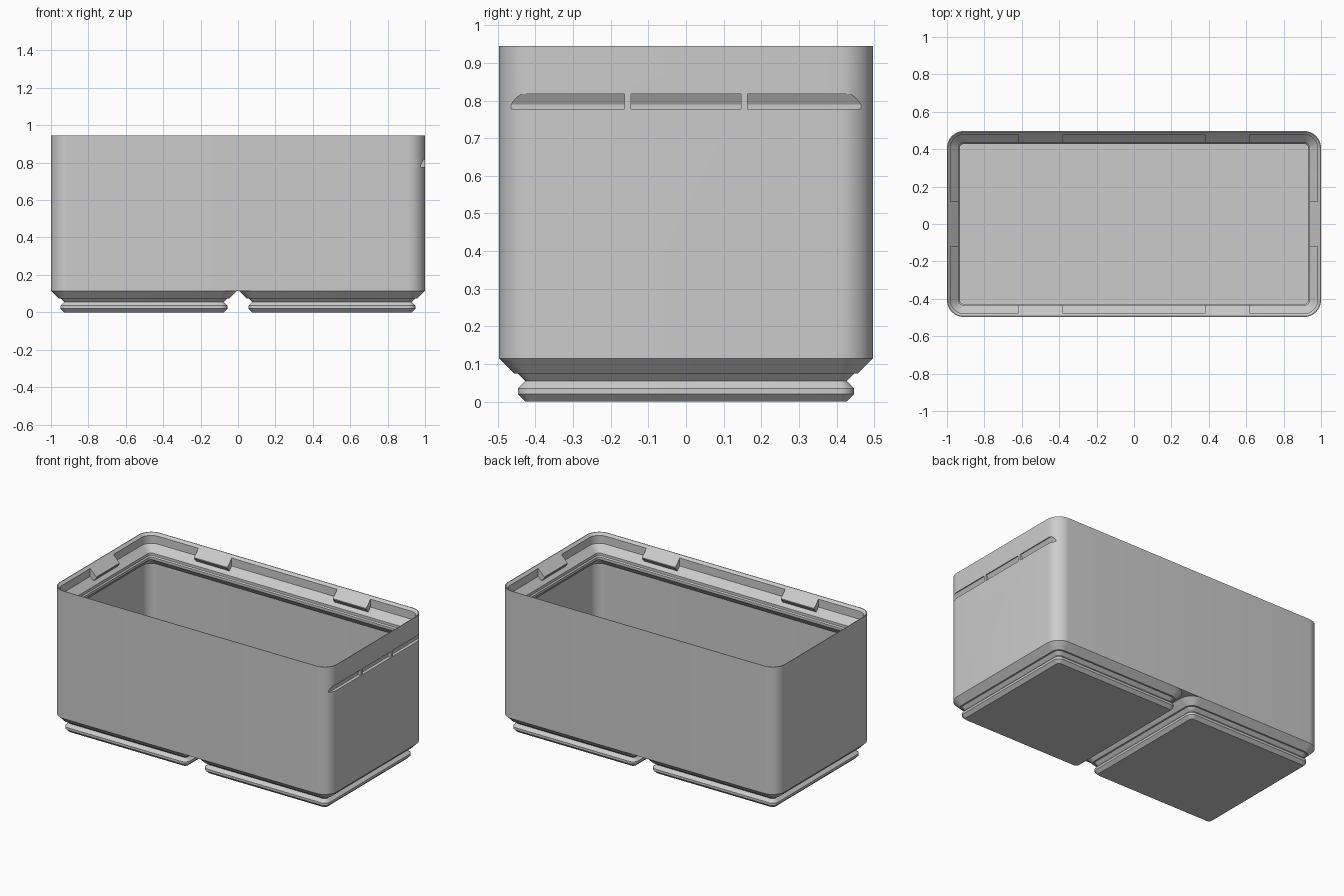
import bpy
import bmesh
from math import sin, cos, pi, radians
from mathutils import Matrix

old = bpy.data.objects.get("Cube")
if old:
    bpy.data.objects.remove(old, do_unlink=True)

HALF_X, HALF_Y, RADIUS = 1.0, 0.497, 0.09
TOP, BASE = 0.945, 0.115
SEGMENTS = 10

grey = bpy.data.materials.new("light grey plastic")
grey.use_nodes = True
grey.diffuse_color = (0.6, 0.6, 0.6, 1)
grey.node_tree.nodes["Principled BSDF"].inputs["Base Color"].default_value = (0.6, 0.6, 0.6, 1)


def finish(name, bm):
    bmesh.ops.recalc_face_normals(bm, faces=bm.faces)
    mesh = bpy.data.meshes.new(name)
    bm.to_mesh(mesh)
    bm.free()
    mesh.materials.append(grey)
    obj = bpy.data.objects.new(name, mesh)
    bpy.context.collection.objects.link(obj)
    return obj


def rounded_ring(bm, hx, hy, inset, z, cx=0):
    """Rounded rectangle pulled inward by inset, at height z."""
    r = max(RADIUS - inset, 0.012)
    ring = []
    for i, (sx, sy) in enumerate([(1, 1), (-1, 1), (-1, -1), (1, -1)]):
        for k in range(SEGMENTS + 1):
            a = (i + k / SEGMENTS) * pi / 2
            ring.append(bm.verts.new((cx + sx * (hx - inset - r) + r * cos(a),
                                      sy * (hy - inset - r) + r * sin(a), z)))
    return ring


def loft(name, hx, hy, profile, cx=0):
    """Skin rounded rings given as (inset, z), capping both ends."""
    bm = bmesh.new()
    rings = [rounded_ring(bm, hx, hy, inset, z, cx) for inset, z in profile]
    n = len(rings[0])
    for a, b in zip(rings, rings[1:]):
        for i in range(n):
            j = (i + 1) % n
            bm.faces.new((a[i], a[j], b[j], b[i]))
    bm.faces.new(rings[0])
    bm.faces.new(rings[-1])
    return finish(name, bm)


def prism(bm, profile, start, end, matrix=Matrix()):
    """Extrude an (x, z) profile along y."""
    a, b = [[bm.verts.new(matrix @ Matrix.Translation((x, y, z)).translation)
             for x, z in profile] for y in (start, end)]
    n = len(profile)
    for i in range(n):
        j = (i + 1) % n
        bm.faces.new((a[i], a[j], b[j], b[i]))
    bm.faces.new(a)
    bm.faces.new(b)


# Box shell: outer wall, stacking lip, undercut, inner wall and floor
body = loft("box_body", HALF_X, HALF_Y, [
    (0, BASE), (0, TOP), (0.004, TOP), (0.019, 0.93), (0.019, 0.878),
    (0.062, 0.835), (0.062, 0.818), (0.069, 0.811), (0.069, 0.795),
    (0.025, 0.75), (0.025, 0.14)])

# Label groove across the right end, broken by two ribs
bm = bmesh.new()
groove = [(1.05, 0.778), (0.979, 0.778), (0.979, 0.79), (0.994, 0.817), (1.05, 0.817)]
for start, end in [(-0.55, -0.164), (-0.146, 0.146), (0.164, 0.55)]:
    prism(bm, groove, start, end)
cutter = finish("groove_cutter", bm)
cutter.hide_render = True
cut = body.modifiers.new("label_groove", "BOOLEAN")
cut.operation = "DIFFERENCE"
cut.solver = "EXACT"
cut.object = cutter
bpy.context.view_layer.objects.active = body
bpy.ops.object.modifier_apply(modifier=cut.name)
bpy.data.objects.remove(cutter, do_unlink=True)

# Two stepped feet with a groove round each
foot_profile = [(0.07, 0), (0.05, 0.02), (0.05, 0.035), (0.07, 0.055),
                (0.05, 0.075), (0.04, 0.075), (0, BASE)]
parts = [body]
for side, name in ((1, "left_foot"), (-1, "right_foot")):
    parts.append(loft(name, HALF_Y, HALF_Y, foot_profile, side * (HALF_X - HALF_Y)))

# Snap tabs inside the lip: one on each end, two on each long side
bm = bmesh.new()
tab = [(0.01, 0.93), (0.019, 0.93), (0.063, 0.886), (0.063, 0.88), (0.04, 0.852), (0.01, 0.852)]
for turn, half, centres in ((0, HALF_X, [0]), (90, HALF_Y, [-0.5, 0.5])):
    for flip in (0, 180):
        spin = Matrix.Rotation(radians(turn + flip), 4, "Z")
        for c in centres:
            prism(bm, [(half - d, z) for d, z in tab], c - 0.12, c + 0.12, spin)
parts.append(finish("snap_tabs", bm))

# Smooth corners, sharp edges
bpy.ops.object.select_all(action="DESELECT")
for obj in parts:
    obj.select_set(True)
bpy.context.view_layer.objects.active = body
bpy.ops.object.shade_smooth_by_angle(angle=radians(25))
